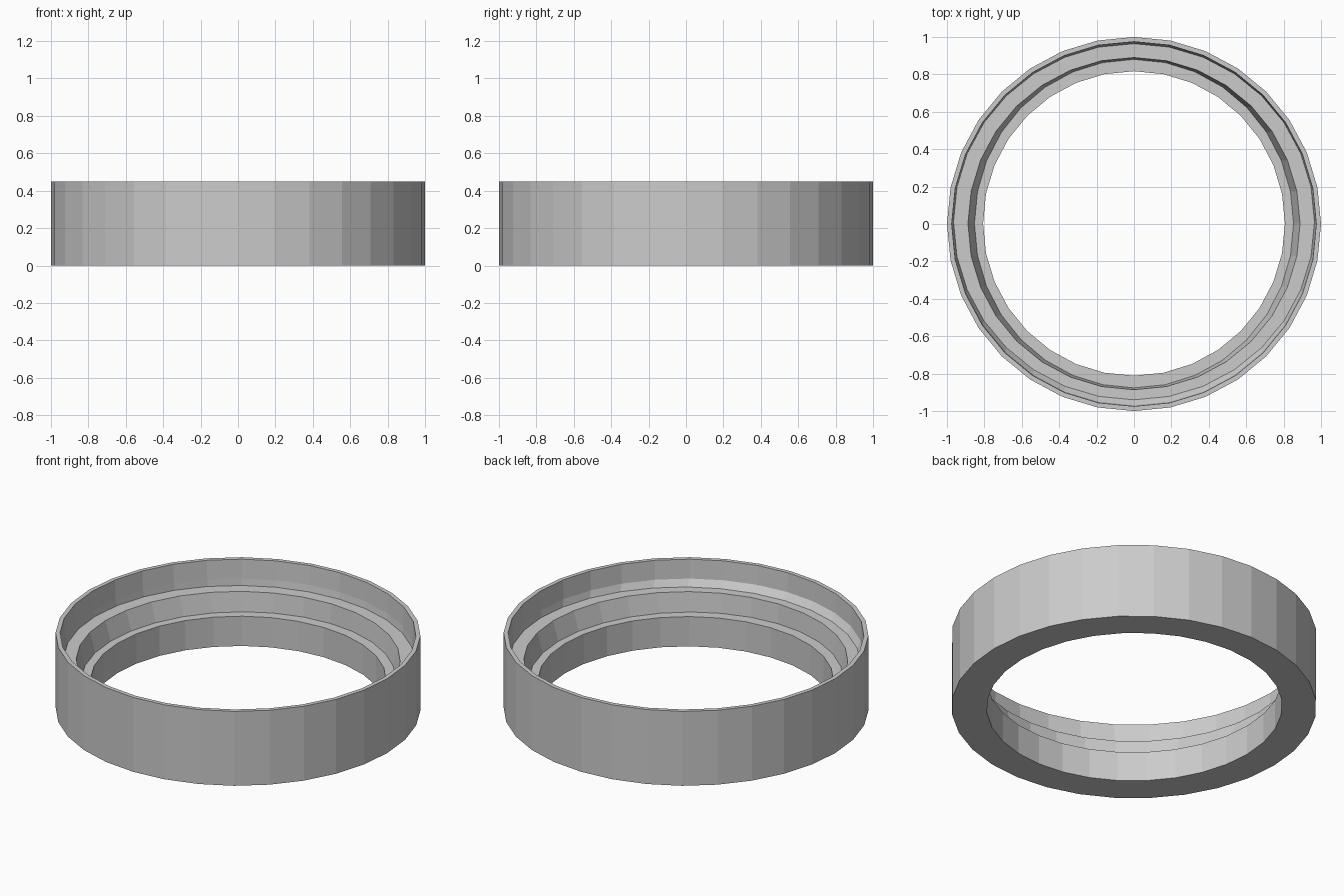
import bpy, bmesh
from math import sin, cos, pi

if "Cube" in bpy.data.objects:
    bpy.data.objects.remove(bpy.data.objects["Cube"])

SIDES = 32
# Closed ring profile: x radius, y radius, y offset, height
PROFILE = [
    (1.0, 1.0, 0, 0), (1.0, 1.0, 0, 0.45),                      # outer wall
    (0.975, 0.975, 0, 0.45), (0.97, 0.97, 0, 0.335),            # thin rim
    (0.965, 0.952, 0.012, 0.295),                               # sloped lip
    (0.888, 0.888, 0.002, 0.295), (0.853, 0.878, 0.002, 0.18),  # upper step
    (0.807, 0.814, 0.003, 0.18), (0.807, 0.814, 0.003, 0),      # lower step and hole
]

# Stepped ring, lofted around z
bm = bmesh.new()
loops = [[bm.verts.new((rx * cos(2 * pi * i / SIDES), cy + ry * sin(2 * pi * i / SIDES), z))
          for i in range(SIDES)] for rx, ry, cy, z in PROFILE]
for k, a in enumerate(loops):
    b = loops[(k + 1) % len(loops)]
    for i in range(SIDES):
        j = (i + 1) % SIDES
        bm.faces.new((a[i], a[j], b[j], b[i]))
bmesh.ops.recalc_face_normals(bm, faces=bm.faces)
mesh = bpy.data.meshes.new("stepped_ring")
bm.to_mesh(mesh)
bm.free()
ring = bpy.data.objects.new("stepped_ring", mesh)
bpy.context.collection.objects.link(ring)
